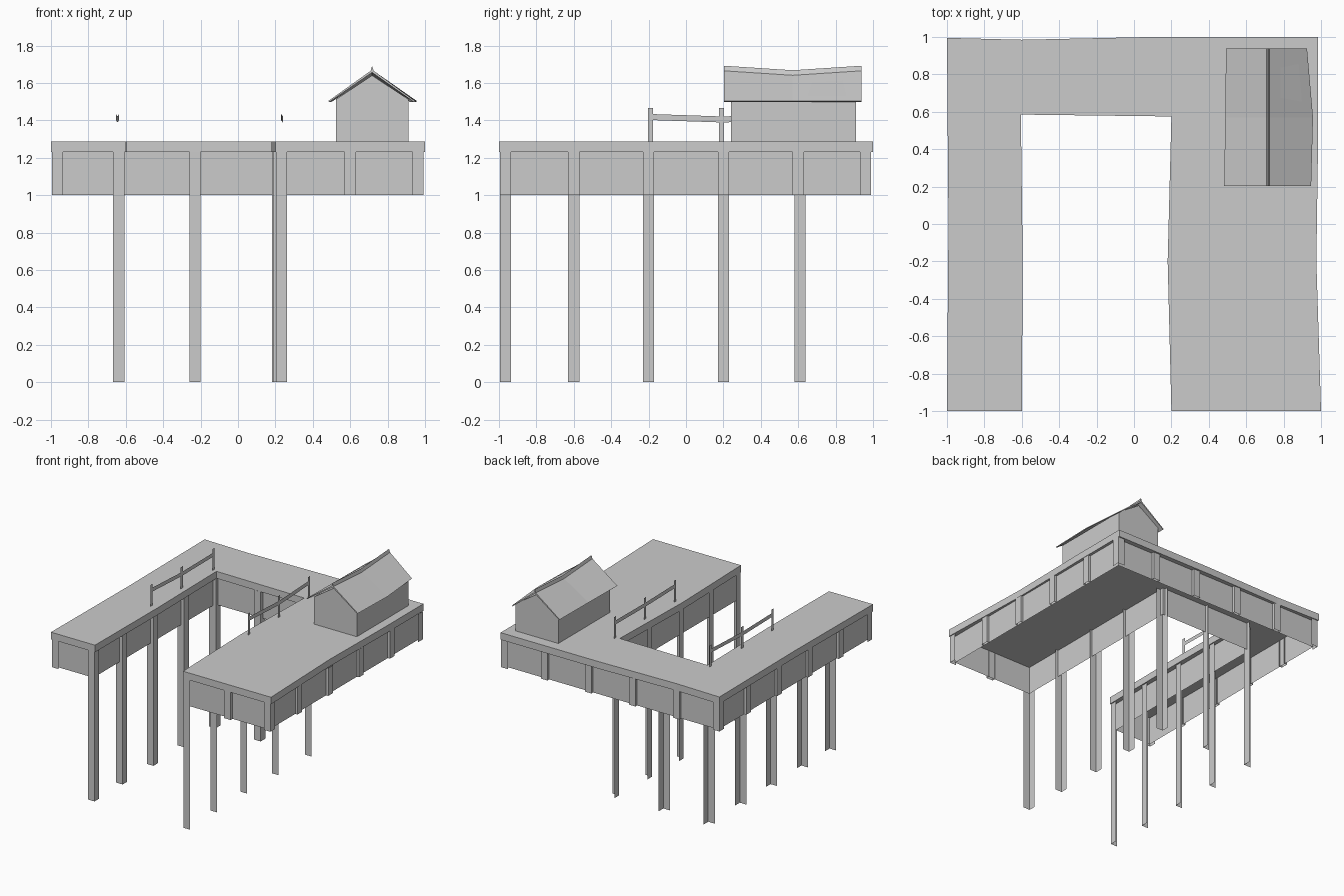
import bpy, bmesh

if "Cube" in bpy.data.objects:
    bpy.data.objects.remove(bpy.data.objects["Cube"])


def make(name, verts, faces):
    me = bpy.data.meshes.new(name)
    me.from_pydata(verts, [], faces)
    bm = bmesh.new()
    bm.from_mesh(me)
    bmesh.ops.recalc_face_normals(bm, faces=bm.faces)
    bm.to_mesh(me)
    bm.free()
    ob = bpy.data.objects.new(name, me)
    bpy.context.collection.objects.link(ob)
    return ob


def ribbon(name, path, z0, z1, closed=False, caps=False):
    """Vertical sheet that follows a plan path."""
    n = len(path)
    verts = [(x, y, z) for z in (z0, z1) for x, y in path]
    faces = [(i, (i + 1) % n, n + (i + 1) % n, n + i)
             for i in range(n if closed else n - 1)]
    if caps:
        faces += [tuple(range(n)), tuple(range(n, 2 * n))]
    return make(name, verts, faces)


def loft(name, sections):
    """Closed solid through sections given as (y, [(x, z), ...])."""
    n = len(sections[0][1])
    verts = [(x, y, z) for y, pts in sections for x, z in pts]
    faces = []
    for s in range(len(sections) - 1):
        for i in range(n):
            j = (i + 1) % n
            faces.append((s * n + i, s * n + j, (s + 1) * n + j, (s + 1) * n + i))
    last = (len(sections) - 1) * n
    faces += [tuple(range(n)), tuple(range(last, last + n))]
    return make(name, verts, faces)


TOP, LIP, SKIRT = 1.288, 1.23, 1.0
W, D = 0.06, 0.028


def channel(name, x, y, nx, ny, z0):
    """Post with its face at x, y looking along nx, ny and an open back."""
    h = W / 2
    tx, ty = -ny * h, nx * h
    bx, by = x - nx * D, y - ny * D
    ribbon(name, [(bx - tx, by - ty), (x - tx, y - ty), (x + tx, y + ty), (bx + tx, by + ty)], z0, LIP)


def corner(name, x, y, dx, dy, z0):
    """L-shaped post; dx, dy point back into the platform."""
    ribbon(name, [(x + dx * W, y), (x, y), (x, y + dy * W)], z0, LIP)


# U-shaped deck slab with slightly uneven edges
deck = [(-1, -1), (-.6, -1), (-.595, -.2), (-.605, .585), (.2, .575), (.18, -.2), (.2, -1),
        (1, -1), (.975, -.2), (.985, .5), (.985, 1), (.1, 1), (-.6, .985), (-1, .995), (-.992, 0)]
ribbon("deck", deck, LIP, TOP, True, True)

# Recessed skirt, open below
skirt = [(-.97, -.97), (-.635, -.97), (-.635, .61), (.225, .61), (.225, -.97),
         (.962, -.97), (.962, .962), (-.97, .962)]
ribbon("skirt", skirt, SKIRT, LIP, True)

# Short posts on the outer skirt
for y in (-.6, -.2, .2, .6):
    channel("left_skirt_post", -.99, y, -1, 0, SKIRT)
    channel("right_skirt_post", .982, y, 1, 0, SKIRT)
for x in (-.6, -.2, .2, .6):
    channel("back_skirt_post", x, .985, 0, 1, SKIRT)
channel("front_skirt_post", .6, -.995, 0, -1, SKIRT)
for x, y, dx, dy in ((-.995, -.995, 1, 1), (.992, -.995, -1, 1), (.987, .99, -1, -1), (-.995, .987, 1, -1)):
    corner("corner_skirt_post", x, y, dx, dy, SKIRT)

# Long L-section legs around the inner edge
for y, xr in ((-.995, .202), (-.63, .19), (-.23, .182), (.17, .19), (.58, .202)):
    corner("left_leg", -.608, y, -1, 1, 0)
    corner("right_leg", xr, y, 1, 1, 0)
corner("back_leg", -.2, .58, -1, 1, 0)


# Thin handrails: three flat posts and a sagging rail
def handrail(name, xs):
    ys = (-.19, .19, .59)
    zs = (1.418, 1.405, 1.415)
    verts, faces = [], []
    for x, y in zip(xs, ys):
        k = len(verts)
        verts += [(x, y - .014, TOP), (x, y + .014, TOP), (x, y + .014, 1.465), (x, y - .014, 1.465)]
        faces.append((k, k + 1, k + 2, k + 3))
    k = len(verts)
    for x, y, z in zip(xs, ys, zs):
        verts += [(x, y, z - .016), (x, y, z + .016)]
    faces += [(k, k + 2, k + 3, k + 1), (k + 2, k + 4, k + 5, k + 3)]
    make(name, verts, faces)


handrail("left_handrail", (-.652, -.645, -.637))
handrail("right_handrail", (.233, .24, .231))


# Hut walls with gables
def wall_section(y, apex):
    return y, [(.523, TOP - .01), (.912, TOP - .01), (.912, 1.512), (.717, apex), (.523, 1.512)]


loft("hut_walls", [wall_section(.24, 1.64), wall_section(.57, 1.61), wall_section(.91, 1.64)])


# Sagging roof with a narrow ridge fin
def roof_section(y, left, right, ridge):
    r = .717
    return y, [(left, 1.503), (r - .008, ridge - .027), (r, ridge), (r + .008, ridge - .027),
               (right, 1.503), (right - .006, 1.498), (r, ridge - .036), (left + .006, 1.498)]


loft("hut_roof", [roof_section(.203, .482, .947, 1.692), roof_section(.57, .488, .957, 1.668),
                  roof_section(.938, .492, .925, 1.692)])
